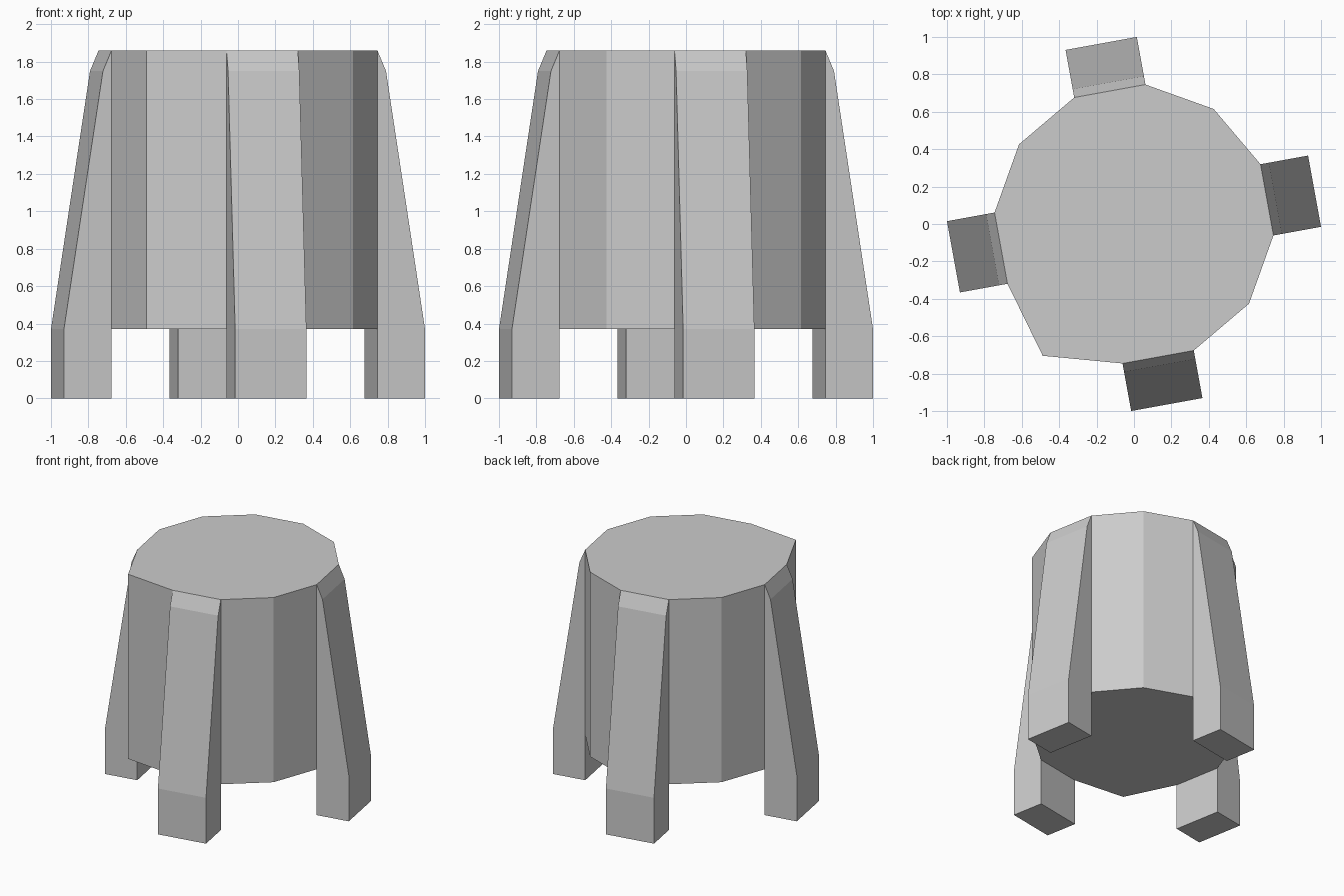
import bpy, math

if "Cube" in bpy.data.objects:
    bpy.data.objects.remove(bpy.data.objects["Cube"])

R, START = 0.748, math.radians(-4.7)
STEP = math.radians(30)
Z_BASE, Z_TOP = 0.37, 1.86
APOTHEM = R * math.cos(STEP / 2)
HALF = R * math.sin(STEP / 2)


def add_mesh(name, verts, faces):
    mesh = bpy.data.meshes.new(name)
    mesh.from_pydata(verts, [], faces)
    obj = bpy.data.objects.new(name, mesh)
    bpy.context.collection.objects.link(obj)
    return obj


# Body: twelve-sided prism with one corner pulled outward;
# every third side is left open where a leg joins it
ring = []
for i in range(12):
    r = 0.857 if i == 8 else R
    a = START + i * STEP
    ring.append((r * math.cos(a), r * math.sin(a)))
body_verts = [(x, y, z) for z in (Z_BASE, Z_TOP) for x, y in ring]
body_faces = [tuple(range(11, -1, -1)), tuple(range(12, 24))]
for i in range(12):
    if i % 3:
        j = (i + 1) % 12
        body_faces.append((i, j, j + 12, i + 12))
add_mesh("body", body_verts, body_faces)

# Legs: buttress profile (radius, height) extruded to the width of a body side
profile = [(APOTHEM, 0), (0.981, 0), (0.981, Z_BASE), (0.769, 1.75),
           (APOTHEM, Z_TOP), (APOTHEM, Z_BASE)]
n = len(profile)
leg_verts = [(r, s * HALF, z) for s in (-1, 1) for r, z in profile]
leg_faces = [tuple(range(n)), tuple(range(2 * n - 1, n - 1, -1))]
for i in range(n):
    if i != 4:  # side against the body stays open
        j = (i + 1) % n
        leg_faces.append((j, i, i + n, j + n))

for k, side in enumerate(("right", "back", "left", "front")):
    leg = add_mesh(side + "_leg", leg_verts, leg_faces)
    leg.rotation_euler.z = START + STEP / 2 + k * math.pi / 2
